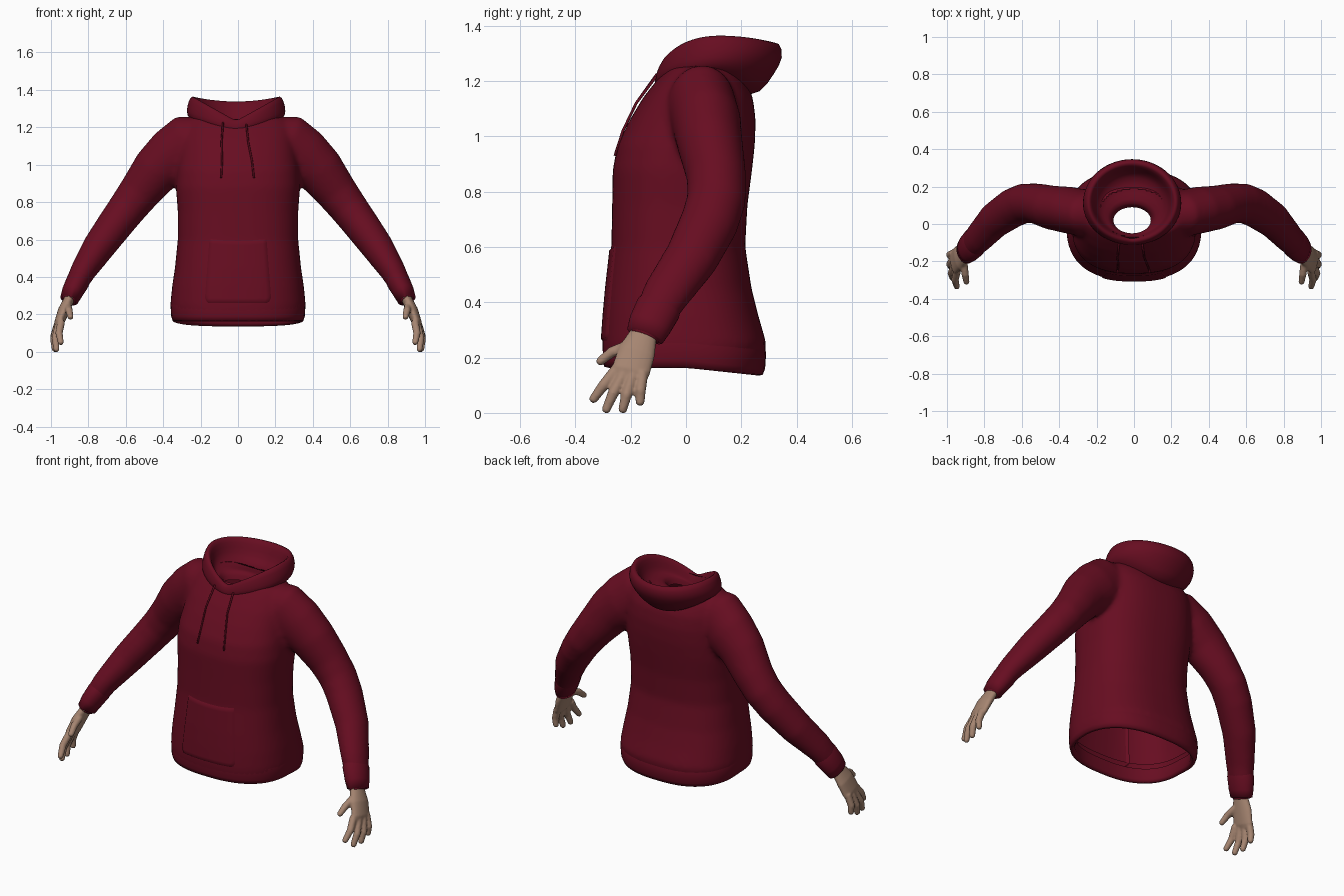
import bpy, bmesh, math
from mathutils import Vector

if "Cube" in bpy.data.objects:
    bpy.data.objects.remove(bpy.data.objects["Cube"])

def material(name, rgb):
    m = bpy.data.materials.new(name)
    m.diffuse_color = (*rgb, 1)
    m.use_nodes = True
    m.node_tree.nodes["Principled BSDF"].inputs["Base Color"].default_value = m.diffuse_color
    return m

MAROON = material("maroon fabric", (0.135, 0.004, 0.015))
SKIN = material("skin", (0.38, 0.235, 0.165))

def loft(bm, rings, caps=True):
    loops = [[bm.verts.new(p) for p in r] for r in rings]
    n = len(loops[0])
    for a, b in zip(loops, loops[1:]):
        for i in range(n):
            bm.faces.new((a[i], a[(i + 1) % n], b[(i + 1) % n], b[i]))
    if caps:
        bm.faces.new(loops[0][::-1])
        bm.faces.new(loops[-1])

def tube(bm, pts, s=1, n=20, caps=True):
    """Tube through (x, y, z, radius in xz, radius along y); s mirrors x."""
    c = [Vector(p[:3]) for p in pts]
    rings = []
    for i, p in enumerate(pts):
        t = (c[min(i + 1, len(c) - 1)] - c[max(i - 1, 0)]).normalized()
        side = Vector((0, 1, 0))
        side = (side - t * side.dot(t)).normalized()
        up = side.cross(t)
        ring = []
        for k in range(n):
            a = math.tau * k / n
            v = c[i] + up * p[3] * math.cos(a) + side * p[4] * math.sin(a)
            ring.append((v.x * s, v.y, v.z))
        rings.append(ring)
    loft(bm, rings, caps)

def finish(bm, name, mat):
    bmesh.ops.recalc_face_normals(bm, faces=bm.faces)
    me = bpy.data.meshes.new(name)
    bm.to_mesh(me)
    bm.free()
    me.materials.append(mat)
    ob = bpy.data.objects.new(name, me)
    bpy.context.collection.objects.link(ob)
    for p in me.polygons:
        p.use_smooth = True
    return ob

def fuse(ob, voxel, smooth):
    """Melt overlapping volumes into one smooth skin."""
    r = ob.modifiers.new("fuse", 'REMESH')
    r.mode, r.voxel_size, r.use_smooth_shade = 'VOXEL', voxel, True
    sm = ob.modifiers.new("relax", 'SMOOTH')
    sm.iterations = smooth
    dg = bpy.context.evaluated_depsgraph_get()
    dg.update()
    me = bpy.data.meshes.new_from_object(ob.evaluated_get(dg))
    mat = ob.data.materials[0]
    ob.modifiers.clear()
    ob.data = me
    me.materials.clear()
    me.materials.append(mat)
    for p in me.polygons:
        p.use_smooth = True
        p.material_index = 0

# torso sections: z, half width, front y, back y
BODY = [(.155, .35, -.297, .275), (.25, .362, -.303, .291), (.35, .352, -.296, .262),
        (.45, .337, -.287, .237), (.6, .322, -.27, .214), (.75, .322, -.267, .222),
        (.88, .332, -.265, .239), (.97, .327, -.247, .249), (1.06, .315, -.203, .252),
        (1.14, .305, -.155, .242), (1.2, .29, -.108, .215), (1.245, .26, -.07, .18),
        (1.268, .14, -.045, .12)]
EXP = 2.5

def body_ring(z, rx, yf, yb, n=64, dz=lambda y: 0):
    ring = []
    for k in range(n):
        a = math.tau * k / n
        ca, sa = math.cos(a), math.sin(a)
        x = rx * math.copysign(abs(ca) ** (2 / EXP), ca)
        y = (yb + yf) / 2 + (yb - yf) / 2 * math.copysign(abs(sa) ** (2 / EXP), sa)
        ring.append((x, y, z + dz(y)))
    return ring

def front_y(x, z):
    for a, b in zip(BODY, BODY[1:]):
        if z <= b[0]:
            f = max(0, (z - a[0]) / (b[0] - a[0]))
            rx, yf, yb = (a[i] + (b[i] - a[i]) * f for i in (1, 2, 3))
            return (yf + yb) / 2 - (yb - yf) / 2 * (1 - abs(x / rx) ** EXP) ** (1 / EXP)

# torso and sleeves, fused, then opened at hem and neck
SLEEVE = [(.14, .045, 1.155, .11, .1), (.255, .055, 1.108, .168, .125), (.352, .075, 1.045, .153, .125),
          (.44, .088, .967, .132, .118), (.525, .11, .855, .113, .108), (.59, .11, .77, .103, .107),
          (.65, .085, .69, .097, .106), (.745, .02, .56, .087, .098),
          (.832, -.075, .425, .068, .086), (.865, -.11, .36, .06, .076)]
bm = bmesh.new()
loft(bm, [body_ring(*r) for r in BODY])
for s in (1, -1):
    tube(bm, SLEEVE, s, 28)
torso = finish(bm, "hoodie_body", MAROON)
fuse(torso, .014, 9)
bm = bmesh.new()
bm.from_mesh(torso.data)
bm.normal_update()
drop = []
for f in bm.faces:
    c = f.calc_center_median()
    neck = c.z > 1.1 and (c.x / .19) ** 2 + ((c.y - .06) / .13) ** 2 < 1
    if neck or (c.z < .19 and f.normal.z < -.6):
        drop.append(f)
bmesh.ops.delete(bm, geom=drop, context='FACES')
bm.to_mesh(torso.data)
bm.free()

# hem band folded inward at the bottom
bm = bmesh.new()
tilt = lambda y: -.03 * max(0, y) / .28
loft(bm, [body_ring(z, rx, yf, yb, dz=tilt) for z, rx, yf, yb in
          [(.29, .35, -.292, .272), (.25, .361, -.301, .29), (.19, .357, -.301, .286),
           (.167, .35, -.296, .277), (.163, .335, -.28, .262), (.18, .325, -.272, .252),
           (.25, .335, -.275, .262)]], caps=False)
finish(bm, "hem", MAROON)

# hood lying open: half width, front y, back y, z at front / side / back
HOOD = [(.1, -.05, .09, 1.16, 1.19, 1.19), (.115, -.055, .105, 1.185, 1.235, 1.245),
        (.145, -.058, .16, 1.19, 1.24, 1.225), (.19, -.062, .26, 1.2, 1.265, 1.215),
        (.205, -.07, .29, 1.215, 1.32, 1.29),
        (.222, -.08, .312, 1.235, 1.365, 1.335),
        (.245, -.1, .338, 1.235, 1.368, 1.345), (.265, -.112, .357, 1.21, 1.31, 1.285),
        (.265, -.115, .318, 1.185, 1.262, 1.225), (.237, -.105, .27, 1.17, 1.235, 1.15),
        (.18, -.07, .2, 1.165, 1.2, 1.15)]
bm = bmesh.new()
rings = []
for rx, yf, yb, zf, zs, zb in HOOD:
    ring = []
    for k in range(40):
        a = math.tau * k / 40
        sn, cs = abs(math.sin(a)), math.cos(a)
        z = zf + (zs - zf) * sn if cs > 0 else zb + (zs - zb) * sn ** 2
        ring.append((-.01 + rx * math.sin(a), (yf + yb) / 2 - (yb - yf) / 2 * cs, z))
    rings.append(ring)
loft(bm, rings, caps=False)
hood = finish(bm, "hood", MAROON)
hood.modifiers.new("round", 'SUBSURF').levels = 1

# front pocket: slightly raised patch following the belly
bm = bmesh.new()
N = 20
grid = []
for j in range(N + 1):
    v = j / N
    row = []
    for i in range(N + 1):
        u = 2 * i / N - 1
        half = .192 - .03 * v - (.035 * (1 - v / .12) ** 2 if v < .12 else 0)
        x, z = u * half, .25 + .355 * v + .012 * v * u * u
        edge = i in (0, N) or j in (0, N)
        row.append(bm.verts.new((x, front_y(x, z) + (.012 if edge else -.006), z)))
    grid.append(row)
for j in range(N):
    for i in range(N):
        bm.faces.new((grid[j][i], grid[j][i + 1], grid[j + 1][i + 1], grid[j + 1][i]))
finish(bm, "front_pocket", MAROON)

# drawstrings
for name, pts in (("left_drawstring", [(-.08, -.105, 1.225), (-.088, -.18, 1.12), (-.085, -.228, 1.02), (-.09, -.257, .93)]),
                  ("right_drawstring", [(.045, -.109, 1.215), (.055, -.18, 1.12), (.075, -.228, 1.02), (.085, -.257, .93)])):
    bm = bmesh.new()
    tube(bm, [(*p, .005, .005) for p in pts], n=8)
    finish(bm, name, MAROON)

# cuffs and hands
CUFF = [(.84, -.083, .405, .055, .072), (.855, -.1, .378, .063, .083), (.885, -.13, .32, .057, .079),
        (.902, -.148, .28, .05, .07), (.905, -.152, .273, .04, .055), (.895, -.142, .295, .03, .045)]
PALM = [(.885, -.138, .32, .027, .046), (.9, -.153, .285, .028, .05), (.932, -.178, .22, .031, .068),
        (.958, -.2, .15, .026, .07), (.965, -.207, .125, .015, .056)]
# each finger: base, joint, tip
FINGERS = [((.945, -.25, .16), (.957, -.298, .1), (.947, -.337, .047)),
           ((.96, -.225, .14), (.977, -.264, .07), (.97, -.29, .009)),
           ((.967, -.192, .135), (.985, -.215, .065), (.979, -.23, .009)),
           ((.965, -.157, .145), (.985, -.165, .08), (.982, -.166, .035)),
           ((.912, -.19, .25), (.903, -.268, .22), (.895, -.313, .184))]
for s, label in ((1, "right"), (-1, "left")):
    bm = bmesh.new()
    tube(bm, CUFF, s, 28, caps=False)
    finish(bm, label + "_cuff", MAROON)
    bm = bmesh.new()
    tube(bm, PALM, s)
    for base, joint, tip in FINGERS:
        end = Vector(tip) + (Vector(tip) - Vector(joint)).normalized() * .009
        tube(bm, [(*base, .021, .021), (*joint, .02, .02), (*tip, .016, .016), (*end, .009, .009)], s, 12)
    fuse(finish(bm, label + "_hand", SKIN), .006, 3)
